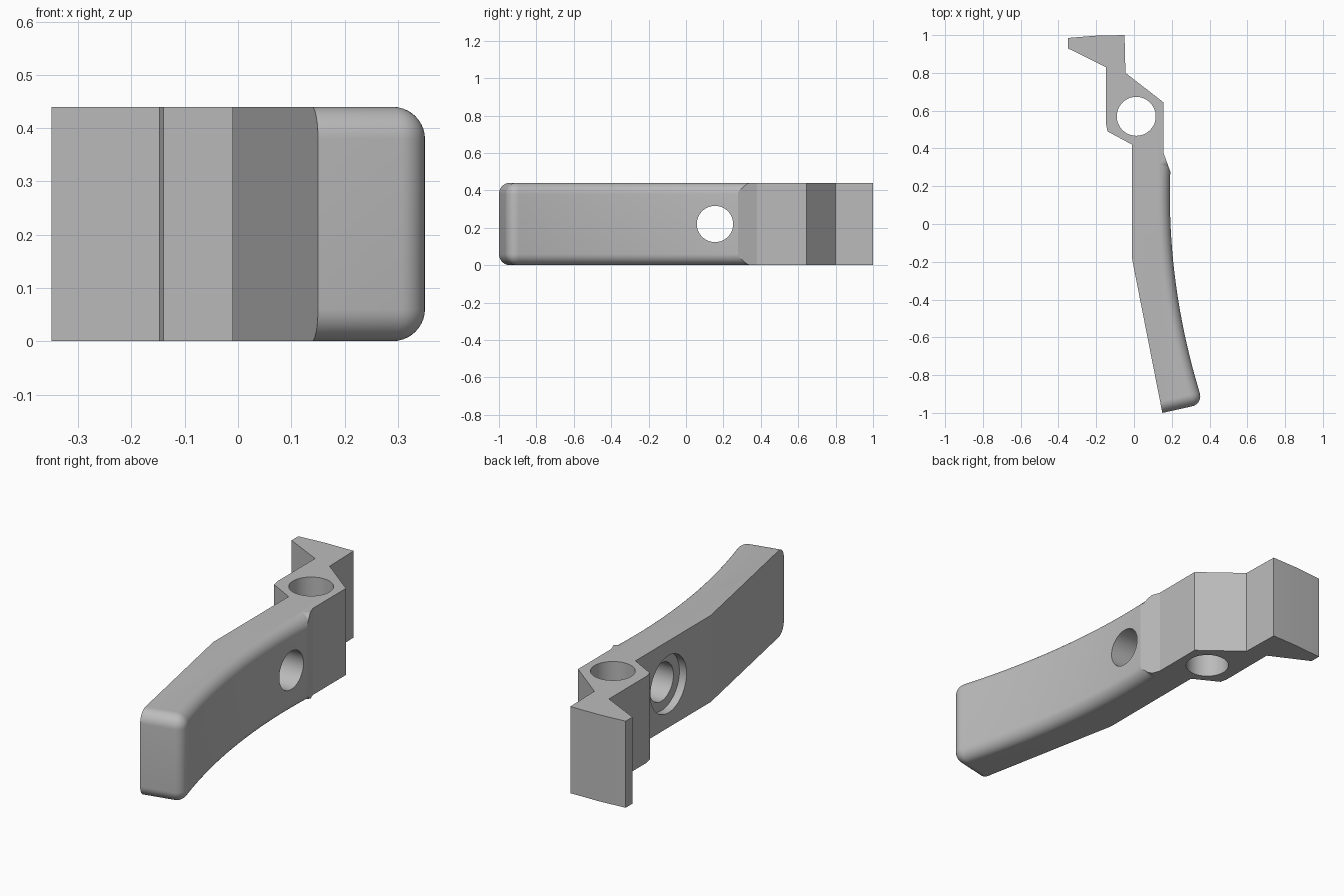
import bpy, bmesh, math
from mathutils import Matrix

if "Cube" in bpy.data.objects:
    bpy.data.objects.remove(bpy.data.objects["Cube"])

HEIGHT = 0.44
FILLET = 0.06


def finish(name, bm):
    bmesh.ops.recalc_face_normals(bm, faces=bm.faces)
    mesh = bpy.data.meshes.new(name)
    bm.to_mesh(mesh)
    bm.free()
    obj = bpy.data.objects.new(name, mesh)
    bpy.context.collection.objects.link(obj)
    return obj


def prism(points, z0, z1):
    bm = bmesh.new()
    face = bm.faces.new([bm.verts.new((x, y, z0)) for x, y in points])
    new = bmesh.ops.extrude_face_region(bm, geom=[face])["geom"]
    verts = [g for g in new if isinstance(g, bmesh.types.BMVert)]
    bmesh.ops.translate(bm, verts=verts, vec=(0, 0, z1 - z0))
    return bm


def cylinder(name, radius, depth, centre, rotation=Matrix()):
    bm = bmesh.new()
    bmesh.ops.create_cone(bm, cap_ends=True, segments=64, radius1=radius, radius2=radius,
                          depth=depth, matrix=Matrix.Translation(centre) @ rotation)
    return finish(name, bm)


def cut(obj, cutter, operation):
    cutter.hide_render = True
    mod = obj.modifiers.new(operation, 'BOOLEAN')
    mod.operation, mod.object, mod.solver = operation, cutter, 'EXACT'
    bpy.context.view_layer.objects.active = obj
    bpy.ops.object.modifier_apply(modifier=mod.name)
    bpy.data.objects.remove(cutter)


def grip_x(y):
    return 0.19 + (y - 0.15) ** 2 / 6.9


# Rounded block: curved grip side and tip, with filleted edges
tip_y = -0.952
steps = 20
curve = [(grip_x(y), y) for y in
         (tip_y + (0.3 - tip_y) * i / steps for i in range(steps + 1))]
block_outline = [(-0.5, -1.145)] + curve + [(0.26, 0.4), (0.6, 0.8), (0.6, 1.1), (-0.5, 1.1)]
bm = prism(block_outline, 0, HEIGHT)


def is_rounded(edge):
    a, b = (v.co for v in edge.verts)
    if abs(a.z - b.z) > 0.1:
        return abs(a.y - tip_y) < 0.001
    return max(a.y, b.y) < 0.7 and abs(a.x - b.x) < 0.99 and max(a.x, b.x) > 0


bmesh.ops.bevel(bm, geom=[e for e in bm.edges if is_rounded(e)], offset=FILLET,
                segments=10, profile=0.5, affect='EDGES', clamp_overlap=False)
lever = finish("lever_arm", bm)

# Outline of hook, pivot boss and arm, clipped out of the block
outline = [(-0.35, 0.93), (-0.35, 0.985), (-0.2, 0.997), (-0.05, 1.0), (-0.045, 0.80),
           (0.155, 0.645), (0.155, 0.38), (0.195, 0.27), (0.5, 0.2), (0.5, -0.922),
           (0.5, -1.3), (0.209, -1.3), (-0.01, -0.185), (-0.01, 0.42), (-0.14, 0.49),
           (-0.148, 0.53), (-0.148, 0.83)]
cut(lever, finish("outline_cutter", prism(outline, -0.2, HEIGHT + 0.2)), 'INTERSECT')

# Pivot hole, cross hole and its counterbore
across = Matrix.Rotation(math.pi / 2, 4, 'Y')
cut(lever, cylinder("pivot_cutter", 0.103, 1, (0.012, 0.57, 0.22)), 'DIFFERENCE')
cut(lever, cylinder("cross_cutter", 0.097, 1, (0.1, 0.155, 0.22), across), 'DIFFERENCE')
cut(lever, cylinder("bore_cutter", 0.145, 0.2, (-0.07, 0.155, 0.22), across), 'DIFFERENCE')

# Plain grey finish
grey = bpy.data.materials.new("plain_grey")
grey.use_nodes = True
colour = (0.5, 0.5, 0.5, 1)
grey.diffuse_color = colour
grey.node_tree.nodes["Principled BSDF"].inputs["Base Color"].default_value = colour
lever.data.materials.clear()
lever.data.materials.append(grey)
for polygon in lever.data.polygons:
    polygon.material_index = 0

bpy.ops.object.select_all(action='DESELECT')
lever.select_set(True)
bpy.context.view_layer.objects.active = lever
bpy.ops.object.shade_smooth_by_angle(angle=math.radians(10.5))
